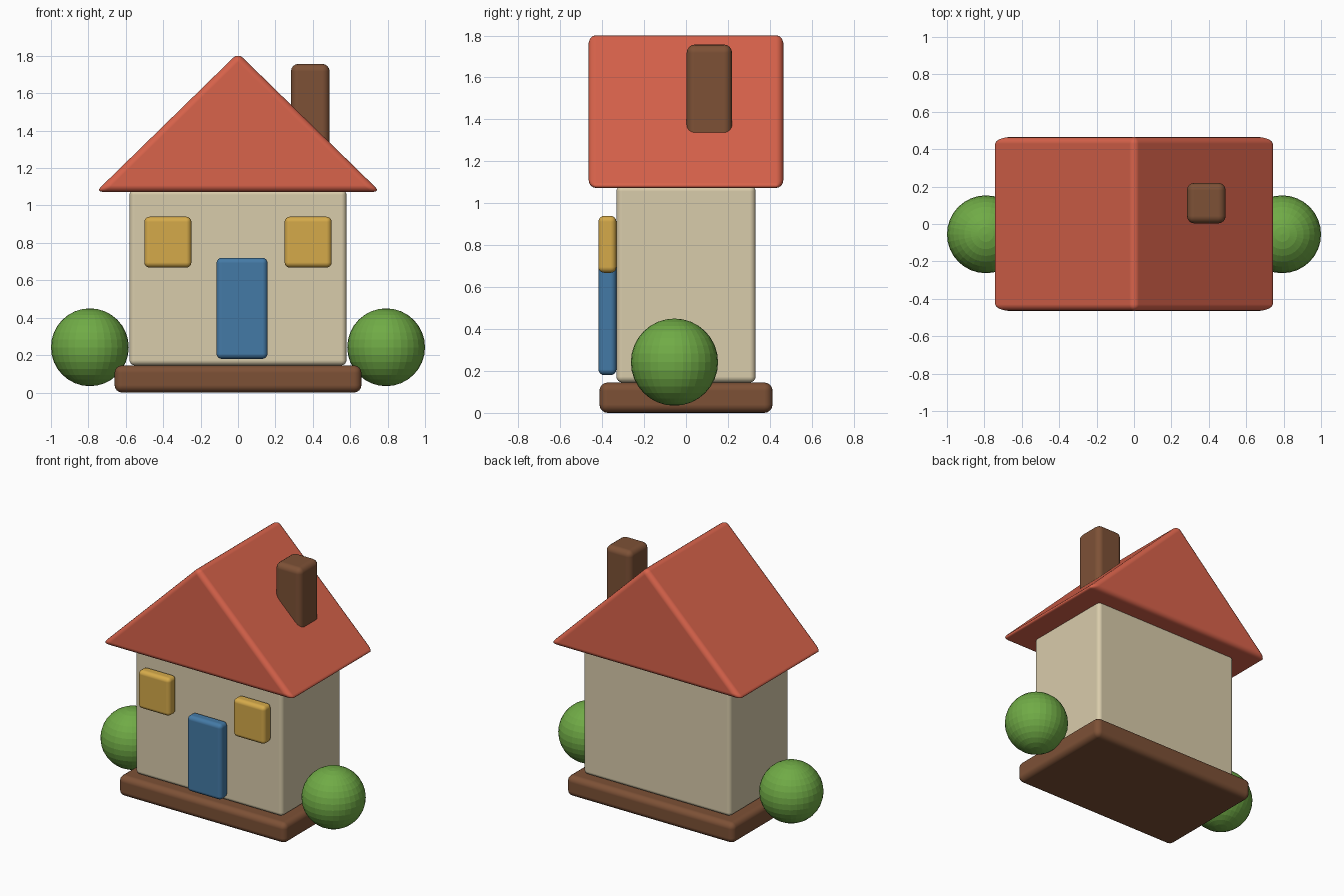
import bpy, bmesh, math

if "Cube" in bpy.data.objects:
    bpy.data.objects.remove(bpy.data.objects["Cube"])


def lin(c):
    c /= 255
    return c / 12.92 if c <= 0.04045 else ((c + 0.055) / 1.055) ** 2.4


def material(name, r, g, b):
    m = bpy.data.materials.new(name)
    m.diffuse_color = (lin(r), lin(g), lin(b), 1)
    m.use_nodes = True
    m.node_tree.nodes["Principled BSDF"].inputs["Base Color"].default_value = m.diffuse_color
    return m


RED = material("roof red", 217, 99, 75)
CREAM = material("wall cream", 217, 204, 171)
BROWN = material("wood brown", 125, 81, 54)
YELLOW = material("window yellow", 213, 170, 74)
BLUE = material("door blue", 68, 122, 166)
GREEN = material("bush green", 112, 171, 70)


def finish(name, bm, mat, bevel):
    """Turn a bmesh into an object with softly rounded edges."""
    bmesh.ops.recalc_face_normals(bm, faces=bm.faces)
    me = bpy.data.meshes.new(name)
    bm.to_mesh(me)
    bm.free()
    me.materials.append(mat)
    ob = bpy.data.objects.new(name, me)
    bpy.context.collection.objects.link(ob)
    if bevel:
        for p in me.polygons:
            p.use_smooth = True
        mod = ob.modifiers.new("soft edges", 'BEVEL')
        mod.width = bevel
        mod.segments = 4
        mod.limit_method = 'ANGLE'
        mod.use_clamp_overlap = True
        mod.harden_normals = True
    return ob


def prism(name, outline, y0, y1, mat, bevel):
    """Extrude an (x, z) outline from y0 to y1."""
    bm = bmesh.new()
    face = bm.faces.new([bm.verts.new((x, y0, z)) for x, z in outline])
    ext = bmesh.ops.extrude_face_region(bm, geom=[face])["geom"]
    verts = [v for v in ext if isinstance(v, bmesh.types.BMVert)]
    bmesh.ops.translate(bm, verts=verts, vec=(0, y1 - y0, 0))
    return finish(name, bm, mat, bevel)


def box(name, x0, x1, y0, y1, z0, z1, mat, bevel):
    return prism(name, [(x0, z0), (x1, z0), (x1, z1), (x0, z1)], y0, y1, mat, bevel)


# House body
box("base", -0.66, 0.66, -0.413, 0.413, 0.0, 0.145, BROWN, 0.04)
box("walls", -0.58, 0.58, -0.332, 0.332, 0.145, 1.085, CREAM, 0.028)
prism("roof", [(-0.76, 1.073), (0.76, 1.073), (0, 1.815)], -0.464, 0.464, RED, 0.035)
box("chimney", 0.283, 0.49, 0.003, 0.22, 1.2, 1.757, BROWN, 0.04)

# Door and windows standing proud of the front wall
box("door", -0.115, 0.158, -0.418, -0.332, 0.18, 0.72, BLUE, 0.028)
for side, x in (("left", -0.375), ("right", 0.375)):
    box(side + "_window", x - 0.126, x + 0.126, -0.418, -0.332, 0.668, 0.94, YELLOW, 0.028)

# Round bushes either side
for side, x in (("left", -0.792), ("right", 0.792)):
    bm = bmesh.new()
    bmesh.ops.create_uvsphere(bm, u_segments=32, v_segments=16, radius=0.208)
    bmesh.ops.translate(bm, verts=bm.verts, vec=(x, -0.055, 0.242))
    finish(side + "_bush", bm, GREEN, 0)
